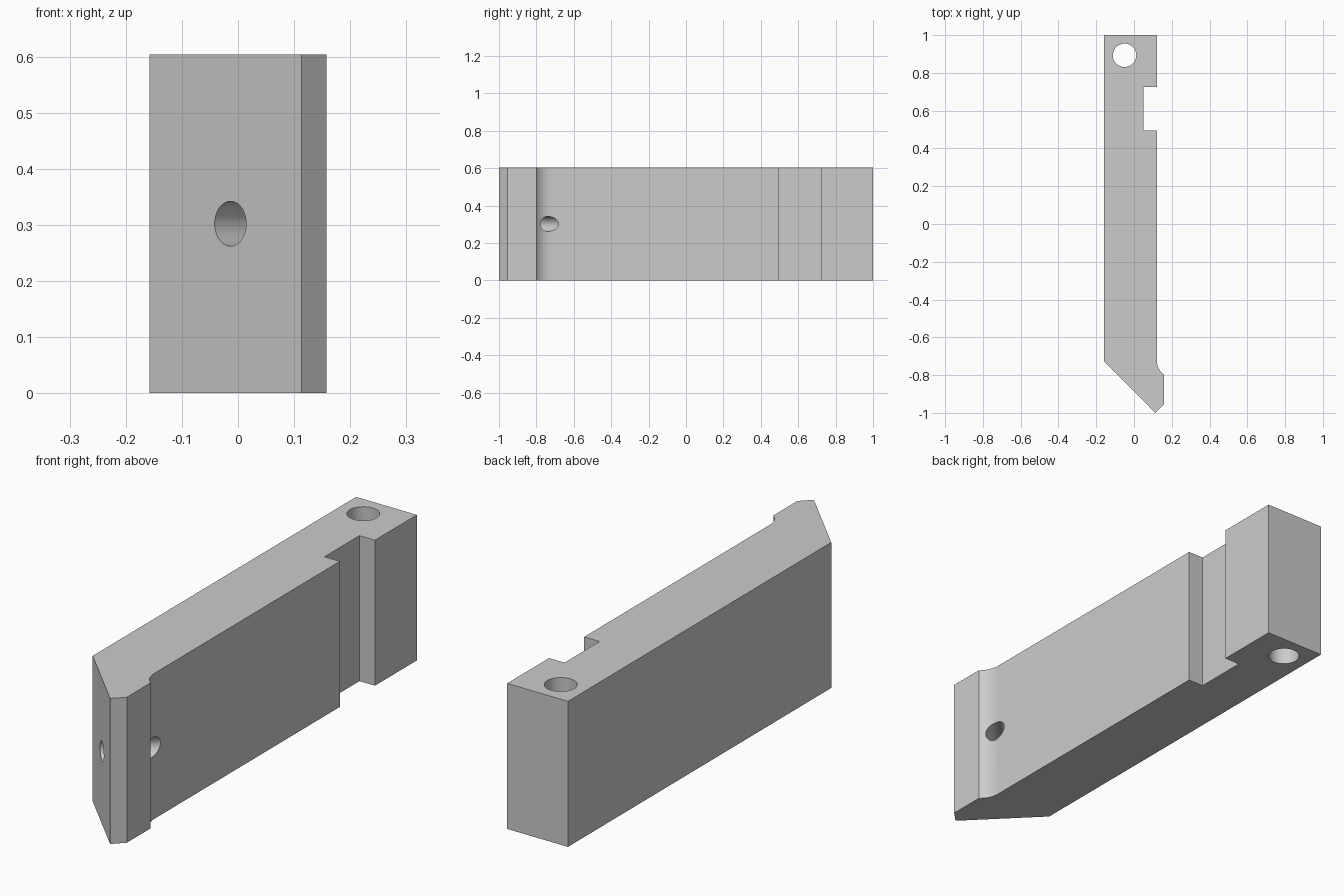
import bpy, bmesh, math
from mathutils import Vector

cube = bpy.data.objects.get("Cube")
if cube:
    bpy.data.objects.remove(cube, do_unlink=True)

HEIGHT = 0.604
SIDE = 0.121   # right-hand flank
HALF = 0.158

grey = bpy.data.materials.new("plain grey")
grey.use_nodes = True
grey.diffuse_color = (0.6, 0.6, 0.6, 1)
grey.node_tree.nodes["Principled BSDF"].inputs["Base Color"].default_value = (0.6, 0.6, 0.6, 1)


def add_object(name, bm):
    bmesh.ops.recalc_face_normals(bm, faces=bm.faces)
    mesh = bpy.data.meshes.new(name)
    bm.to_mesh(mesh)
    bm.free()
    mesh.materials.append(grey)
    obj = bpy.data.objects.new(name, mesh)
    bpy.context.collection.objects.link(obj)
    return obj


def drill(target, name, radius, centre, axis):
    """Cut a round hole through the target along an axis."""
    bm = bmesh.new()
    bmesh.ops.create_cone(bm, cap_ends=True, segments=48, radius1=radius,
                          radius2=radius, depth=1.0)
    cutter = add_object(name, bm)
    cutter.rotation_mode = 'QUATERNION'
    cutter.rotation_quaternion = Vector(axis).to_track_quat('Z', 'Y')
    cutter.location = centre
    cutter.hide_render = True
    cutter.hide_set(True)
    cutter.display_type = 'WIRE'
    mod = target.modifiers.new(name, 'BOOLEAN')
    mod.operation = 'DIFFERENCE'
    mod.solver = 'EXACT'
    mod.object = cutter
    bpy.context.view_layer.objects.active = target
    bpy.ops.object.modifier_apply(modifier=name)
    bpy.data.objects.remove(cutter, do_unlink=True)


# Plan outline: slanted tip, lip with concave fillet, side notch, square back
radius, sweep, steps = 0.0965, math.radians(52), 12
fillet = [(SIDE + radius * (1 - math.cos(sweep * i / steps)),
           -0.722 - radius * math.sin(sweep * i / steps))
          for i in range(steps, -1, -1)]
outline = [(-HALF, -0.727), (0.113, -1), (HALF, -0.955), (HALF, fillet[0][1])]
outline += fillet[1:]
outline += [(SIDE, 0.495), (0.05, 0.495), (0.05, 0.725), (SIDE, 0.725),
            (SIDE, 1), (-HALF, 1)]

# Extrude the outline into the bar
bm = bmesh.new()
base = bm.faces.new([bm.verts.new((x, y, 0)) for x, y in outline])
top = bmesh.ops.extrude_face_region(bm, geom=[base])
bmesh.ops.translate(bm, vec=(0, 0, HEIGHT),
                    verts=[g for g in top["geom"] if isinstance(g, bmesh.types.BMVert)])
bar = add_object("notched_bar", bm)

# Upright hole at the back, diagonal hole square to the slanted tip
drill(bar, "pivot_hole", 0.062, (-0.05, 0.893, HEIGHT / 2), (0, 0, 1))
drill(bar, "tip_hole", 0.04, (0.055, -0.804, HEIGHT / 2), (1, 1, 0))

# Smooth the fillet and holes, keep the edges sharp
bpy.ops.object.select_all(action='DESELECT')
bar.select_set(True)
bpy.context.view_layer.objects.active = bar
bpy.ops.object.shade_smooth_by_angle(angle=math.radians(25))
